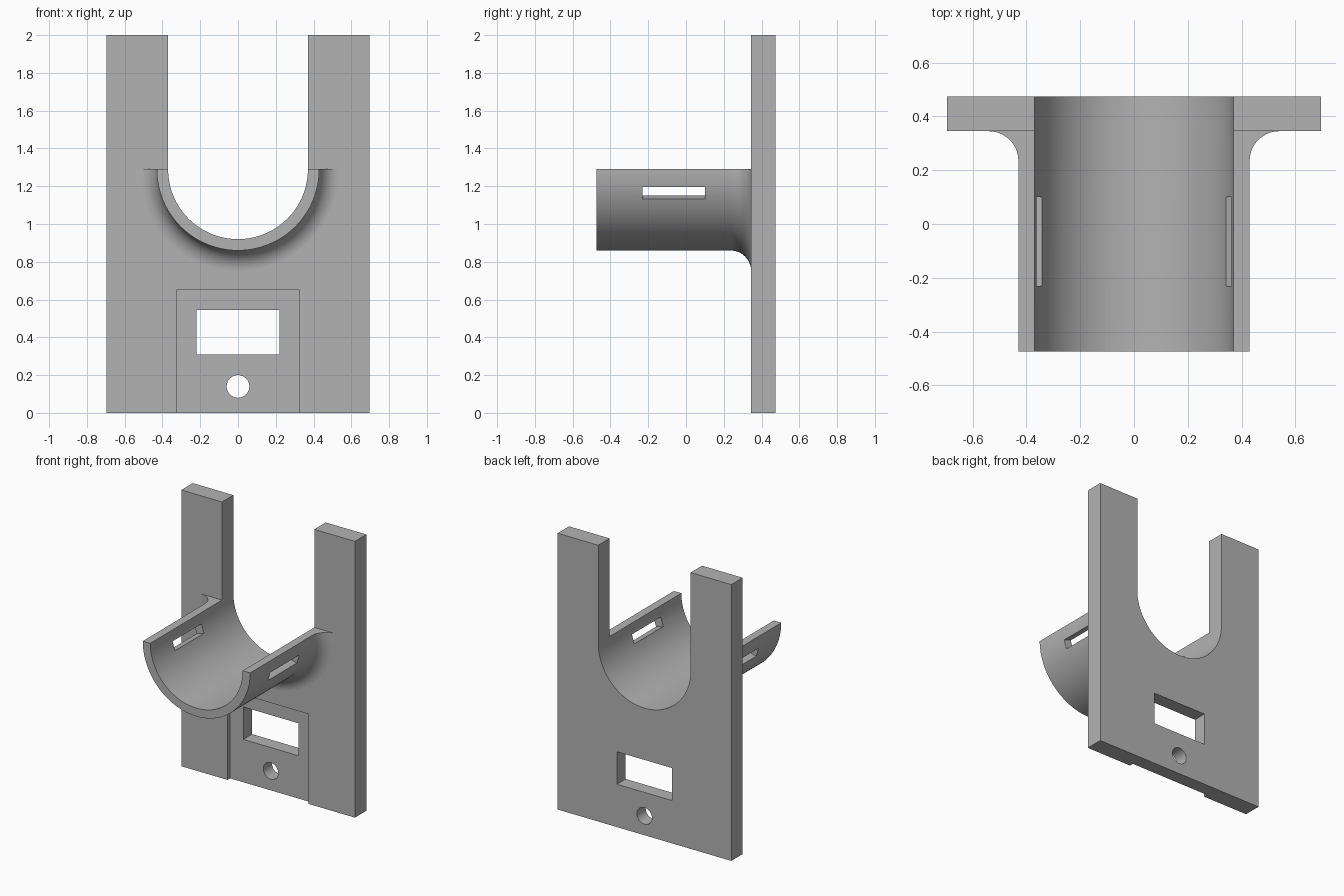
import bpy
import bmesh
import math
from mathutils import Matrix, Vector

if "Cube" in bpy.data.objects:
    bpy.data.objects.remove(bpy.data.objects["Cube"], do_unlink=True)

grey = bpy.data.materials.new("plain grey")
grey.use_nodes = True
grey.diffuse_color = (0.45, 0.45, 0.45, 1)
grey.node_tree.nodes["Principled BSDF"].inputs["Base Color"].default_value = grey.diffuse_color

FRONT, BACK, PLATE = -0.475, 0.475, 0.345   # y of trough lip, plate back, plate front
AXIS, BORE, OUTER, FILLET = 1.29, 0.37, 0.43, 0.11


def finish(name, bm):
    bmesh.ops.recalc_face_normals(bm, faces=bm.faces[:])
    mesh = bpy.data.meshes.new(name)
    bm.to_mesh(mesh)
    bm.free()
    obj = bpy.data.objects.new(name, mesh)
    obj.data.materials.append(grey)
    bpy.context.collection.objects.link(obj)
    return obj


def prism(name, outline, y0, y1):
    """Extrude an (x, z) outline along y."""
    bm = bmesh.new()
    face = bm.faces.new([bm.verts.new((x, y0, z)) for x, z in outline])
    new = bmesh.ops.extrude_face_region(bm, geom=[face])["geom"]
    verts = [v for v in new if isinstance(v, bmesh.types.BMVert)]
    bmesh.ops.translate(bm, verts=verts, vec=(0, y1 - y0, 0))
    return finish(name, bm)


def box(x0, x1, z0, z1):
    return [(x0, z0), (x1, z0), (x1, z1), (x0, z1)]


def arc(cx, cz, r, start, end, steps):
    return [(cx + r * math.cos(math.radians(start + (end - start) * i / steps)),
             cz + r * math.sin(math.radians(start + (end - start) * i / steps)))
            for i in range(steps + 1)]


def combine(target, tool, operation):
    mod = target.modifiers.new(operation, "BOOLEAN")
    mod.operation = operation
    mod.solver = "EXACT"
    mod.object = tool
    bpy.context.view_layer.objects.active = target
    bpy.ops.object.modifier_apply(modifier=mod.name)
    bpy.data.objects.remove(tool, do_unlink=True)


# Upright plate
bracket = prism("bracket", box(-0.695, 0.695, 0, 2), PLATE, BACK)

# Half-round trough with a flared root, revolved about the y axis
profile = [(0, FRONT), (OUTER, FRONT)]
profile += arc(OUTER + FILLET, PLATE - FILLET, FILLET, 180, 90, 14)
profile += [(OUTER + FILLET, PLATE + 0.06), (0, PLATE + 0.06)]
bm = bmesh.new()
ring = [bm.verts.new((r, y, AXIS)) for r, y in profile]
edges = [bm.edges.new(pair) for pair in zip(ring, ring[1:])]
bmesh.ops.spin(bm, geom=ring + edges, cent=(0, 0, AXIS), axis=(0, 1, 0),
               angle=math.pi, steps=64)
bmesh.ops.remove_doubles(bm, verts=bm.verts[:], dist=1e-5)
if sum(v.co.z for v in bm.verts) > AXIS * len(bm.verts):
    bmesh.ops.scale(bm, verts=bm.verts[:], vec=(1, 1, -1),
                    space=Matrix.Translation((0, 0, -AXIS)))
bmesh.ops.holes_fill(bm, edges=[e for e in bm.edges if e.is_boundary], sides=0)
combine(bracket, finish("trough", bm), "UNION")

# U-shaped bore through trough and plate
u_shape = arc(0, AXIS, BORE, 180, 360, 64) + [(BORE, 2.2), (-BORE, 2.2)]
combine(bracket, prism("bore", u_shape, -0.7, 0.7), "DIFFERENCE")

# Shallow front recess, window and screw hole
cuts = [("recess", box(-0.325, 0.325, -0.1, 0.65), 0.25, PLATE + 0.03),
        ("window", box(-0.22, 0.22, 0.31, 0.545), 0.2, 0.7),
        ("screw_hole", arc(0, 0.14, 0.06, 0, 360, 40)[:-1], 0.2, 0.7)]
for cut in cuts:
    combine(bracket, prism(*cut), "DIFFERENCE")

# Tilted strap slots in both trough walls
for side in (-1, 1):
    tilt = math.radians(17)
    out = Vector((side * math.cos(tilt), -math.sin(tilt)))
    up = Vector((side * math.sin(tilt), math.cos(tilt)))
    middle = Vector((0, AXIS)) + out * 0.4
    outline = [middle + out * a * 0.08 + up * b * 0.033
               for a, b in ((-1, -1), (1, -1), (1, 1), (-1, 1))]
    combine(bracket, prism("slot", outline, -0.23, 0.1), "DIFFERENCE")

# Smooth curves, crisp edges, flat planes kept flat
bpy.ops.object.select_all(action="DESELECT")
bracket.select_set(True)
bpy.context.view_layer.objects.active = bracket
bpy.ops.object.shade_smooth_by_angle(angle=math.radians(30))
weighted = bracket.modifiers.new("weighted normals", "WEIGHTED_NORMAL")
weighted.keep_sharp = True
